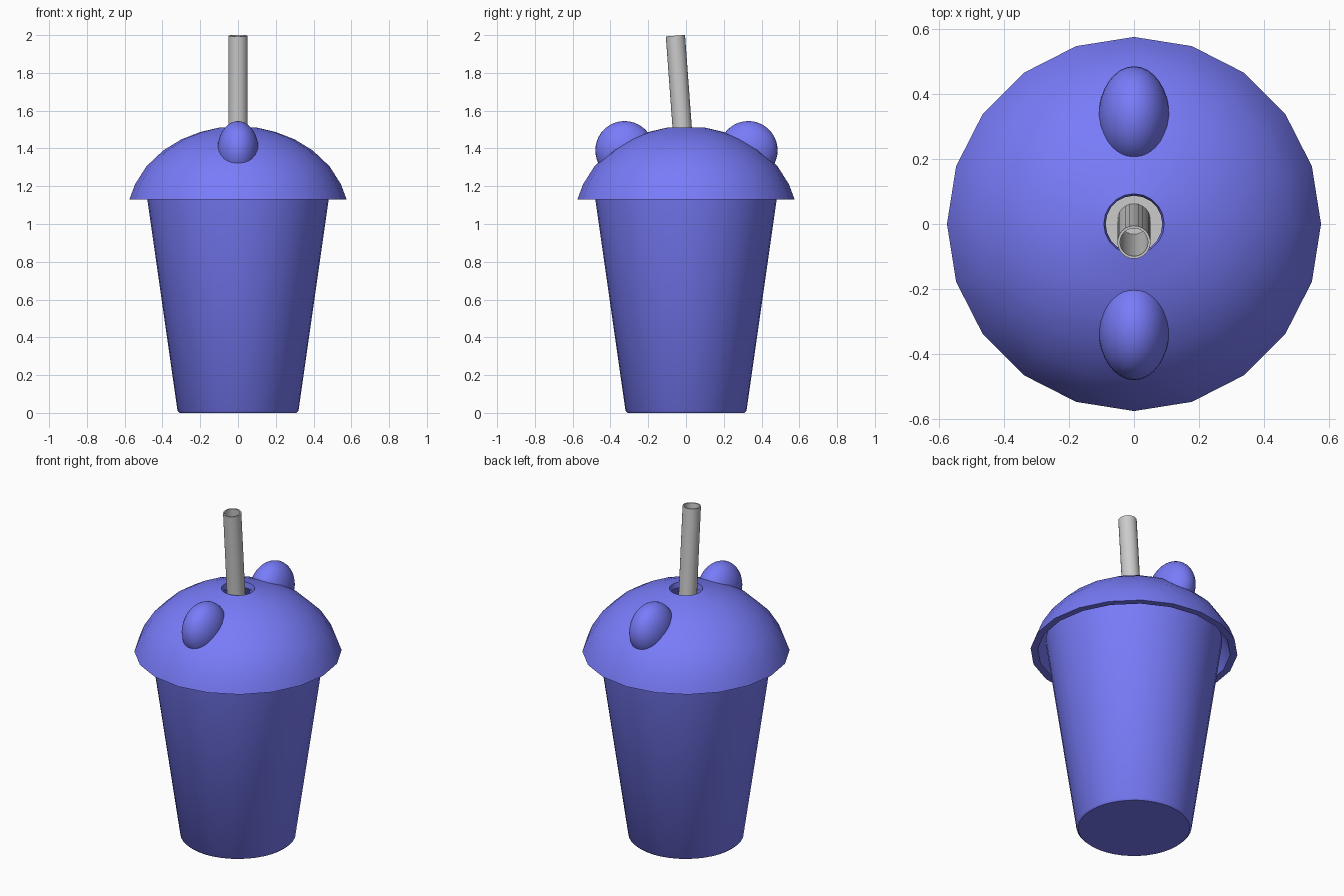
import bpy, bmesh, math

if "Cube" in bpy.data.objects:
    bpy.data.objects.remove(bpy.data.objects["Cube"])

blue = bpy.data.materials.new("blue")
blue.diffuse_color = (0.19, 0.2, 0.95, 1)
blue.use_nodes = True
blue.node_tree.nodes["Principled BSDF"].inputs["Base Color"].default_value = blue.diffuse_color


def finish(ob, mat=None, angle=40):
    if mat:
        ob.data.materials.append(mat)
    bpy.ops.object.select_all(action='DESELECT')
    ob.select_set(True)
    bpy.context.view_layer.objects.active = ob
    bpy.ops.object.shade_smooth_by_angle(angle=math.radians(angle))
    return ob


def lathe(name, profile, sides, mat=None, closed=False):
    """Revolve an (r, z) profile around z; r = 0 ends become poles."""
    bm = bmesh.new()
    vs = [bm.verts.new((r, 0, z)) for r, z in profile]
    pairs = list(zip(vs, vs[1:]))
    if closed:
        pairs.append((vs[-1], vs[0]))
    edges = [bm.edges.new(p) for p in pairs]
    bmesh.ops.spin(bm, geom=vs + edges, cent=(0, 0, 0), axis=(0, 0, 1),
                   angle=math.tau, steps=sides, use_duplicate=False)
    bmesh.ops.remove_doubles(bm, verts=bm.verts, dist=1e-4)
    bmesh.ops.recalc_face_normals(bm, faces=bm.faces)
    me = bpy.data.meshes.new(name)
    bm.to_mesh(me)
    bm.free()
    ob = bpy.data.objects.new(name, me)
    bpy.context.collection.objects.link(ob)
    return finish(ob, mat)


# Tapered cup with a wall and a small bevel at the foot
lathe("cup", [(0, 0), (0.31, 0), (0.32, 0.01), (0.49, 1.2),
              (0.465, 1.2), (0.30, 0.03), (0, 0.03)], 40, blue)

# Drink filling the cup, seen through the lid hole
lathe("drink", [(0, 0.04), (0.29, 0.04), (0.44, 1.08), (0, 1.08)], 40)

# Domed lid: 20-sided shell with a straw hole
outer = [(0.575, 1.13), (0.545, 1.21), (0.485, 1.305), (0.395, 1.39),
         (0.30, 1.448), (0.2, 1.487), (0.093, 1.512)]
inner = [(0.087, 1.48), (0.19, 1.455), (0.285, 1.415), (0.37, 1.36),
         (0.45, 1.285), (0.51, 1.19), (0.535, 1.13)]
lathe("lid", outer + inner, 20, blue, closed=True)

# Two rounded ears, flattened sideways
for name, y in (("front_ear", -0.325), ("back_ear", 0.33)):
    bpy.ops.mesh.primitive_uv_sphere_add(segments=32, ring_count=20,
                                         location=(0, y, 1.39))
    ear = bpy.context.object
    ear.name = name
    ear.scale = (0.109, 0.155, 0.155)
    finish(ear, blue)

# Hollow straw leaning to the front
tilt, length = 0.0733, 1.7
straw = lathe("straw", [(0.051, 0), (0.051, -length), (0.043, -length), (0.043, 0)],
              24, closed=True)
straw.location = (0, -0.056, 1.997)
straw.rotation_euler = (tilt, 0, 0)
